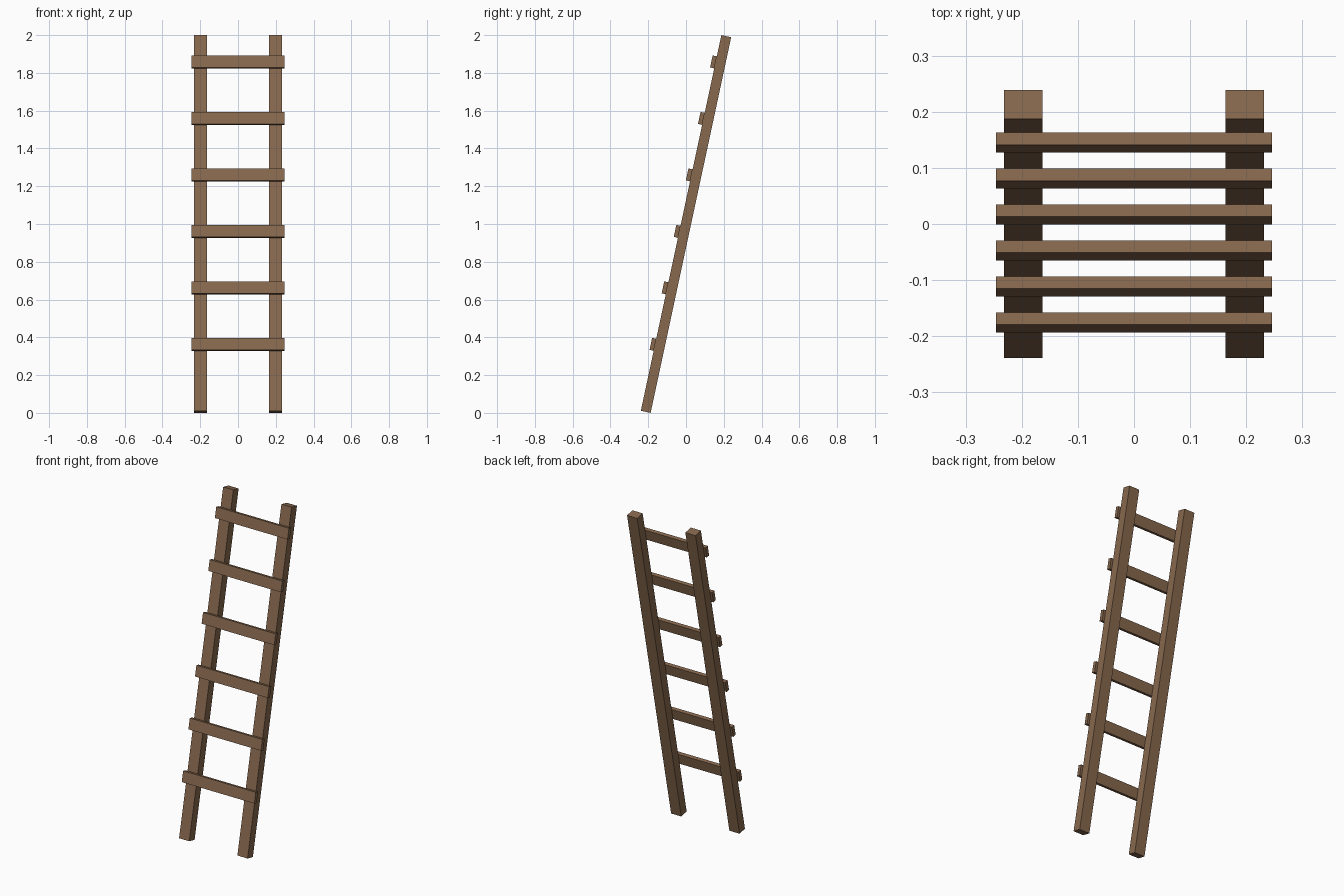
import bpy
import math
from mathutils import Matrix

if "Cube" in bpy.data.objects:
    bpy.data.objects.remove(bpy.data.objects["Cube"])

TILT = math.radians(12.1)
RAIL_LEN, RAIL_W, RAIL_T = 2.034, 0.069, 0.053
RUNG_LEN, RUNG_H, RUNG_T = 0.492, 0.065, 0.0225
RUNGS, RUNG_STEP, RUNG_MID = 6, 0.3058, 0.105

wood = bpy.data.materials.new("brown wood")
wood.diffuse_color = (0.242, 0.138, 0.076, 1)
wood.use_nodes = True
wood.node_tree.nodes["Principled BSDF"].inputs["Base Color"].default_value = wood.diffuse_color

# Leaning frame: local z runs along the ladder, local -y is its front
lean = Matrix.Translation((0, 0, 1)) @ Matrix.Rotation(-TILT, 4, 'X')


def plank(name, size, loc):
    """Flat-faced box placed in the leaning frame of the ladder."""
    bpy.ops.mesh.primitive_cube_add(size=1)
    ob = bpy.context.object
    ob.name = name
    ob.data.transform(Matrix.Diagonal((*size, 1)))
    ob.data.materials.append(wood)
    ob.matrix_world = lean @ Matrix.Translation(loc)
    return ob


# Two side rails
for side, x in (("left", -0.1975), ("right", 0.1975)):
    plank(f"{side}_rail", (RAIL_W, RAIL_T, RAIL_LEN), (x, 0, 0))

# Rungs fixed on the front of the rails
for i in range(RUNGS):
    s = RUNG_MID + (i - (RUNGS - 1) / 2) * RUNG_STEP
    plank(f"rung_{i + 1}", (RUNG_LEN, RUNG_T, RUNG_H),
          (0, -(RAIL_T + RUNG_T) / 2, s))
